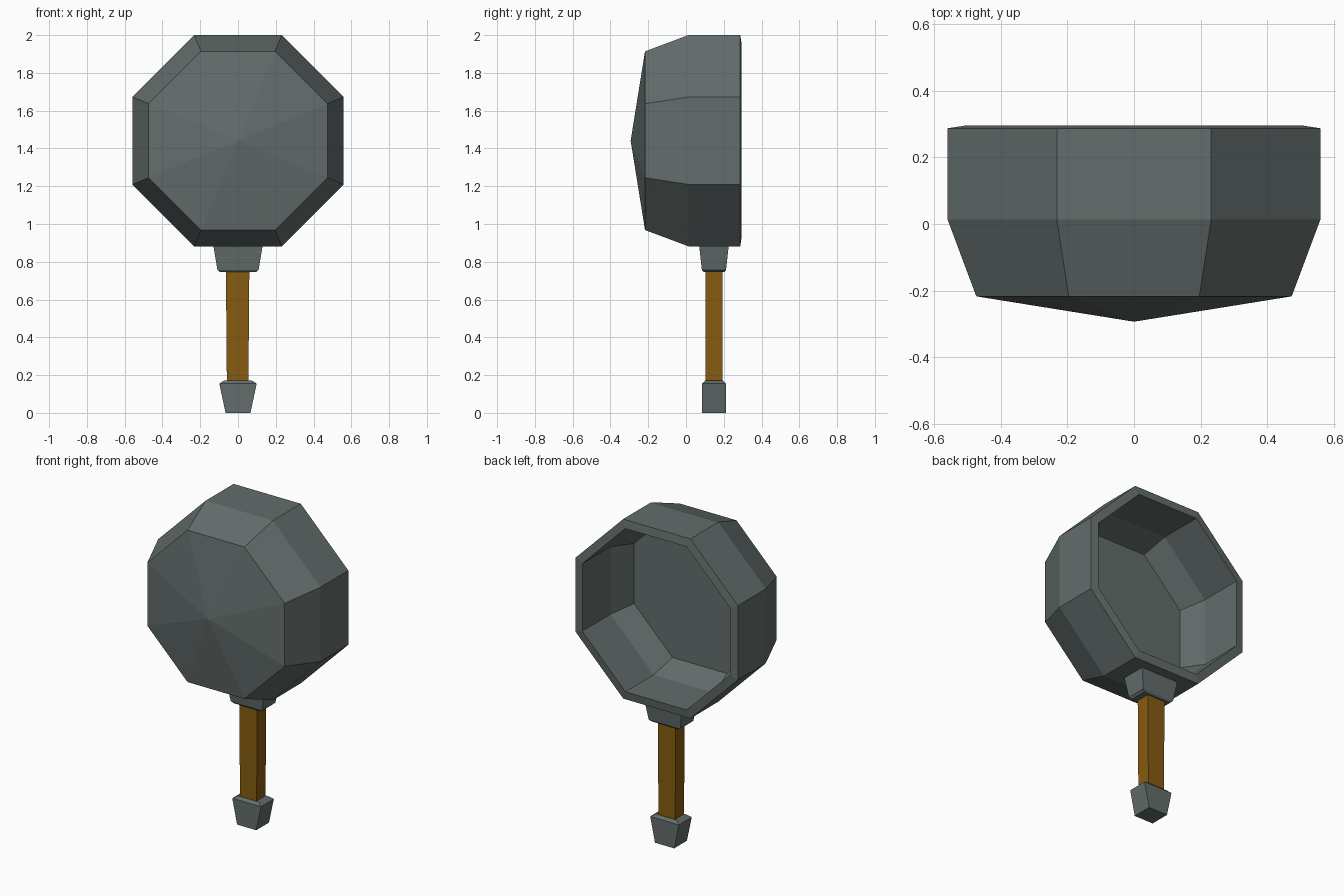
import bpy, bmesh, math

if "Cube" in bpy.data.objects:
    bpy.data.objects.remove(bpy.data.objects["Cube"])


def material(name, rgb):
    m = bpy.data.materials.new(name)
    m.diffuse_color = (*rgb, 1)
    m.use_nodes = True
    m.node_tree.nodes["Principled BSDF"].inputs["Base Color"].default_value = m.diffuse_color
    return m


steel = material("grey steel", (0.125, 0.155, 0.15))
wood = material("brown wood", (0.24, 0.105, 0.005))


def make_object(name, bm, mat):
    bmesh.ops.recalc_face_normals(bm, faces=bm.faces)
    me = bpy.data.meshes.new(name)
    bm.to_mesh(me)
    bm.free()
    me.materials.append(mat)
    ob = bpy.data.objects.new(name, me)
    bpy.context.collection.objects.link(ob)
    return ob


def bridge(bm, rings):
    for a, b in zip(rings, rings[1:]):
        n = len(a)
        for i in range(n):
            j = (i + 1) % n
            bm.faces.new((a[i], a[j], b[j], b[i]))


def stacked_box(name, sections, mat, cx=0.0, cy=0.148):
    """Four-sided column from (z, half width x, half depth y) sections."""
    bm = bmesh.new()
    rings = [[bm.verts.new((cx + sx * hx, cy + sy * hy, z))
              for sx, sy in ((-1, -1), (1, -1), (1, 1), (-1, 1))]
             for z, hx, hy in sections]
    bridge(bm, rings)
    bm.faces.new(rings[0])
    bm.faces.new(rings[-1])
    return make_object(name, bm, mat)


# Hollow octagonal head: (y, apothem) from the front ring, over the rim, to the inner floor
profile = [(-0.217, 0.473), (0.013, 0.559), (0.287, 0.559), (0.295, 0.508),
           (0.018, 0.508), (-0.135, 0.452)]
CENTRE_Z = 1.441
bm = bmesh.new()
rings = []
for y, apothem in profile:
    r = apothem / math.cos(math.pi / 8)
    rings.append([bm.verts.new((r * math.cos(a), y, CENTRE_Z + r * math.sin(a)))
                  for a in (math.pi / 8 + k * math.pi / 4 for k in range(8))])
bridge(bm, rings)
bm.faces.new(rings[-1])
apex = bm.verts.new((0, -0.293, CENTRE_Z))
for i in range(8):
    bm.faces.new((rings[0][i], rings[0][(i + 1) % 8], apex))
make_object("hollow_head", bm, steel)

# Collar under the head, wooden grip, and pommel
stacked_box("collar", [(0.745, 0.095, 0.055), (0.757, 0.109, 0.064), (0.90, 0.133, 0.08)], steel)
stacked_box("grip", [(0.15, 0.057, 0.044), (0.76, 0.062, 0.044)], wood, cx=-0.002)
stacked_box("pommel", [(0.0, 0.066, 0.063), (0.155, 0.099, 0.063), (0.171, 0.074, 0.047)], steel)
